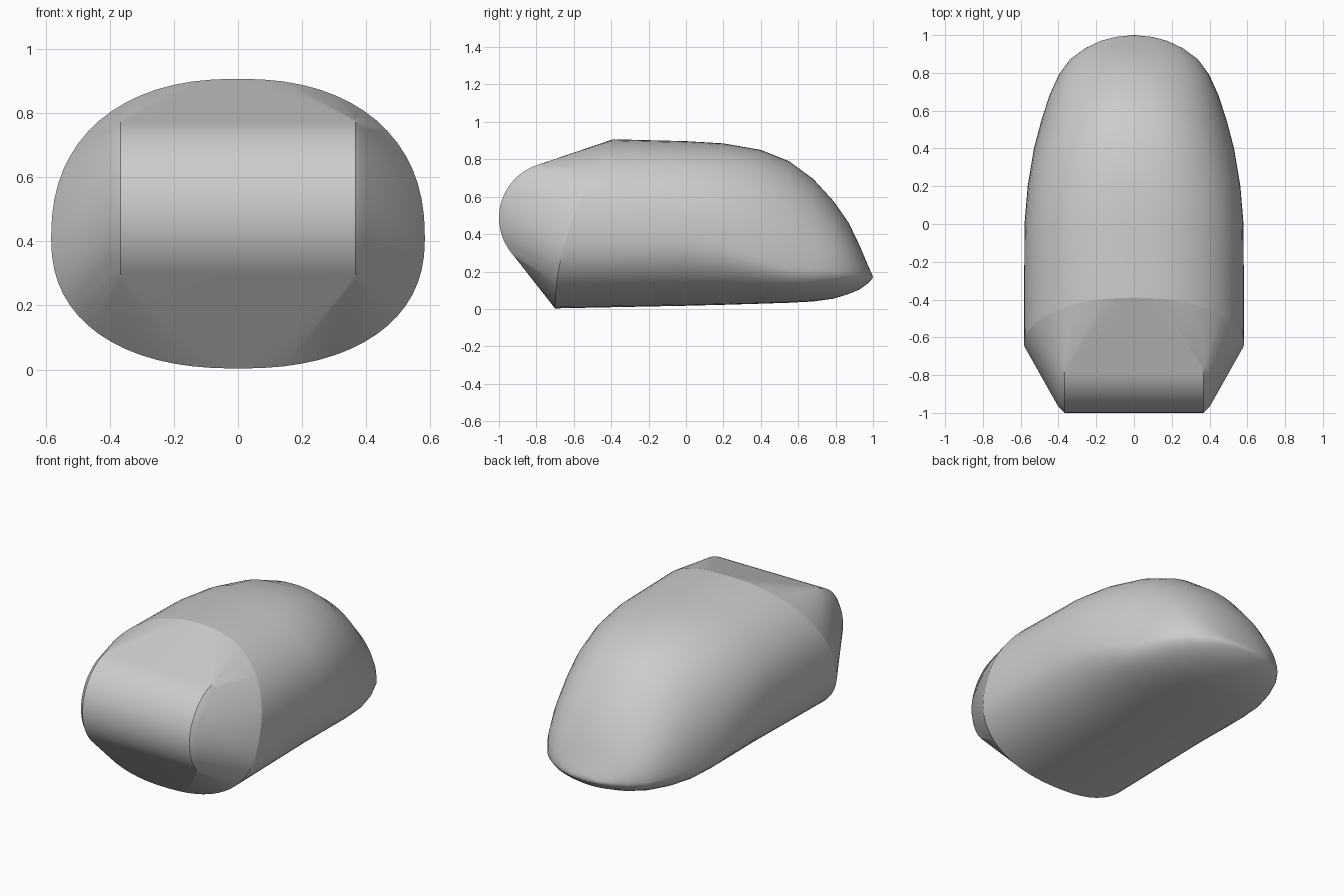
import bpy, bmesh, math

cube = bpy.data.objects.get("Cube")
if cube:
    bpy.data.objects.remove(cube, do_unlink=True)

grey = bpy.data.materials.new("plain_grey")
grey.use_nodes = True
GREY = (0.6, 0.6, 0.6, 1)
grey.diffuse_color = GREY
grey.node_tree.nodes["Principled BSDF"].inputs["Base Color"].default_value = GREY

SIDES = 64


def section(width, low, mid, top, power):
    """Rounded cross-section, widest at height mid, as (x, z) pairs."""
    pts = []
    for i in range(SIDES):
        a = 2 * math.pi * i / SIDES
        c, s = math.cos(a), math.sin(a)
        height = top - mid if s > 0 else mid - low
        pts.append((math.copysign(width * abs(c) ** (2 / power), c),
                    mid + math.copysign(height * abs(s) ** (2 / power), s)))
    return pts


def finish(name, bm, angle):
    bmesh.ops.recalc_face_normals(bm, faces=bm.faces)
    mesh = bpy.data.meshes.new(name)
    bm.to_mesh(mesh)
    bm.free()
    mesh.materials.append(grey)
    obj = bpy.data.objects.new(name, mesh)
    bpy.context.collection.objects.link(obj)
    bpy.ops.object.select_all(action='DESELECT')
    obj.select_set(True)
    bpy.context.view_layer.objects.active = obj
    bpy.ops.object.shade_smooth_by_angle(angle=math.radians(angle))


# Swept-back front rim shared by the body and the nose
rim = [(x, -0.7 + 0.31 * max(z / 0.907, 0) ** 1.9, z)
       for x, z in section(0.583, 0.003, 0.41, 0.907, 2.3)]

# Main body: y, half width, underside, widest height, top, roundness
stations = [
    (0.00, 0.580, 0.017, 0.41, 0.897, 2.3),
    (0.20, 0.563, 0.022, 0.36, 0.885, 2.3),
    (0.40, 0.530, 0.028, 0.28, 0.850, 2.25),
    (0.55, 0.490, 0.033, 0.225, 0.790, 2.2),
    (0.68, 0.448, 0.040, 0.207, 0.695, 2.1),
    (0.79, 0.398, 0.055, 0.20, 0.575, 2.0),
    (0.87, 0.340, 0.080, 0.19, 0.460, 1.95),
    (0.93, 0.260, 0.105, 0.183, 0.335, 1.9),
    (0.97, 0.175, 0.135, 0.177, 0.240, 1.9),
    (0.99, 0.100, 0.155, 0.172, 0.195, 1.9),
    (1.00, 0, 0.17, 0.17, 0.17, 2.0),
]
bm = bmesh.new()
rings = [[bm.verts.new(p) for p in rim]]
for y, *shape in stations:
    rings.append([bm.verts.new((x, y, z)) for x, z in section(*shape)])
for a, b in zip(rings, rings[1:]):
    for i in range(SIDES):
        j = (i + 1) % SIDES
        bm.faces.new((a[i], a[j], b[j], b[i]))
bmesh.ops.remove_doubles(bm, verts=bm.verts, dist=0.0001)
finish("main_body", bm, 40)

# Nose: hull around the front rim and a crosswise roller with bevelled ends
bm = bmesh.new()
for p in rim:
    bm.verts.new(p)
for half, radius in ((0.367, 0.297), (0.4, 0.265)):
    for i in range(SIDES):
        a = 2 * math.pi * i / SIDES
        for x in (-half, half):
            bm.verts.new((x, -0.703 + radius * math.cos(a), 0.487 + radius * math.sin(a)))
hull = bmesh.ops.convex_hull(bm, input=bm.verts)
bmesh.ops.delete(bm, geom=[v for v in hull["geom_interior"] if isinstance(v, bmesh.types.BMVert)],
                 context='VERTS')
finish("nose", bm, 25)
